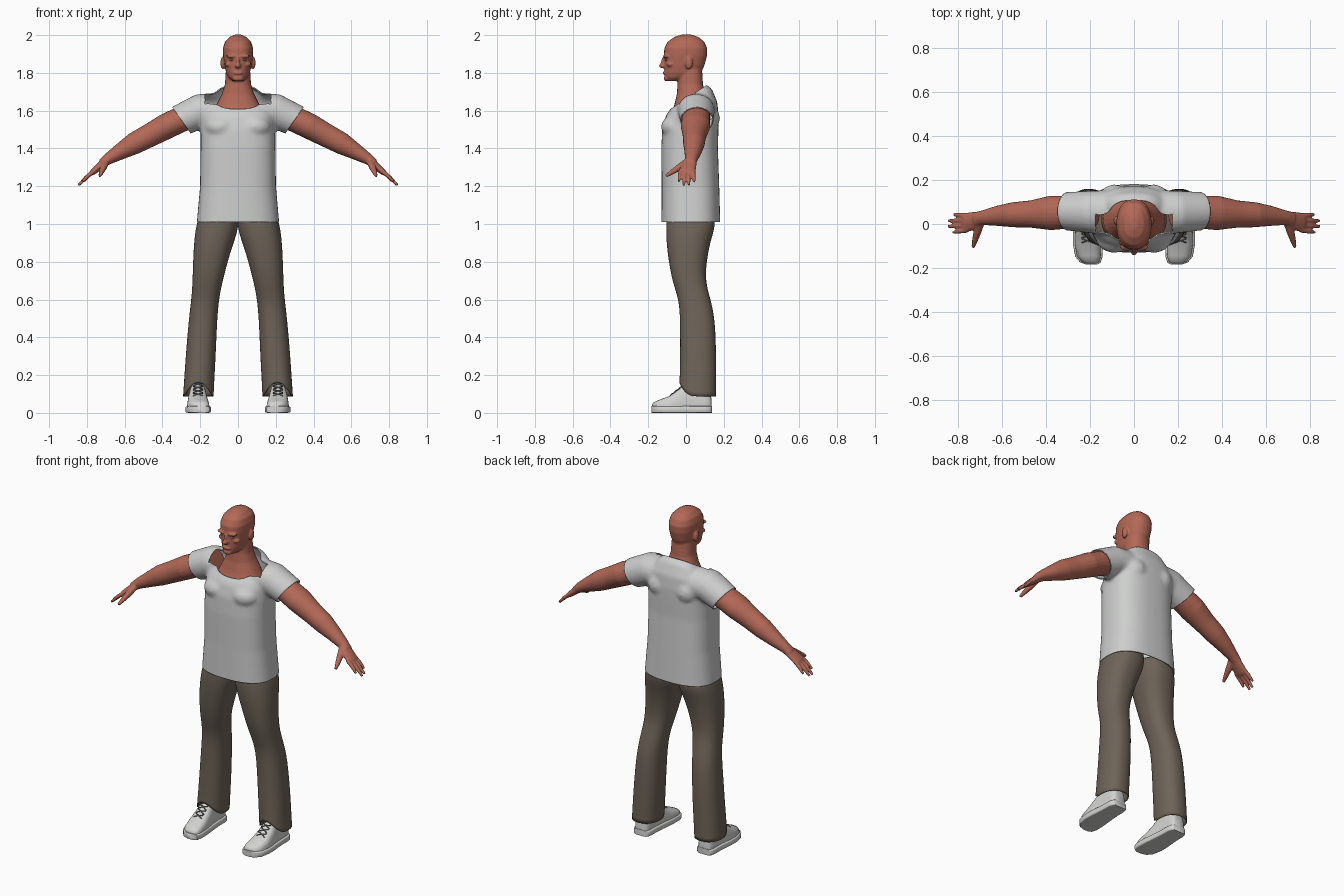
import bpy, bmesh, math
from mathutils import Vector, Matrix

cube = bpy.data.objects.get("Cube")
if cube:
    bpy.data.objects.remove(cube, do_unlink=True)


def material(name, rgb):
    m = bpy.data.materials.new(name)
    m.use_nodes = True
    m.diffuse_color = (*rgb, 1)
    m.node_tree.nodes["Principled BSDF"].inputs["Base Color"].default_value = (*rgb, 1)
    return m


SKIN = material("skin", (0.45, 0.14, 0.095))
CLOTH = material("shirt grey", (0.61, 0.62, 0.61))
BROWN = material("trouser brown", (0.155, 0.125, 0.098))
SHOE = material("shoe white", (0.65, 0.65, 0.64))
LACE = material("lace grey", (0.16, 0.16, 0.16))
EYE = material("eye", (0.3, 0.25, 0.22))


def power(v, e):
    return math.copysign(abs(v) ** (2 / e), v)


def loft(bm, rings, n=28, cap_start=True, cap_end=True):
    """Skin a list of rings (centre, u, v, exponent); returns vertex rings."""
    loops = []
    for c, u, v, e in rings:
        angles = [2 * math.pi * i / n for i in range(n)]
        loops.append([bm.verts.new(c + u * power(math.cos(a), e) + v * power(math.sin(a), e))
                      for a in angles])
    for a, b in zip(loops, loops[1:]):
        for i in range(n):
            j = (i + 1) % n
            bm.faces.new((a[i], a[j], b[j], b[i]))
    if cap_start:
        bm.faces.new(loops[0][::-1])
    if cap_end:
        bm.faces.new(loops[-1])
    return loops


def level(z, x0, x1, front, back, slope=0.0, e=2.3):
    """Horizontal ring, optionally tilted up toward the back."""
    d = (back - front) / 2
    return (Vector(((x0 + x1) / 2, (front + back) / 2, z)),
            Vector(((x1 - x0) / 2, 0, 0)), Vector((0, d, d * slope)), e)


def tube(bm, pts, ref=(0, 1, 0), n=16):
    """Limb through points (x, y, z, width, thickness)."""
    ps = [Vector(p[:3]) for p in pts]
    rings = []
    for i, p in enumerate(pts):
        t = (ps[min(i + 1, len(ps) - 1)] - ps[max(i - 1, 0)]).normalized()
        u = Vector(ref)
        u = (u - t * u.dot(t)).normalized()
        rings.append((ps[i], u * p[3], t.cross(u) * p[4], 2))
    loft(bm, rings, n)


def blob(bm, at, size):
    bmesh.ops.create_uvsphere(bm, u_segments=20, v_segments=12, radius=1,
                              matrix=Matrix.Translation(at) @ Matrix.Diagonal((*size, 1)))


def finish(name, bm, mat, mirror=False, sharp=None):
    bmesh.ops.recalc_face_normals(bm, faces=bm.faces)
    me = bpy.data.meshes.new(name)
    bm.to_mesh(me)
    bm.free()
    me.materials.append(mat)
    me.shade_smooth()
    if sharp:
        me.set_sharp_from_angle(angle=math.radians(sharp))
    ob = bpy.data.objects.new(name, me)
    bpy.context.collection.objects.link(ob)
    if mirror:
        ob.modifiers.new("mirror", "MIRROR")
    return ob


def fuse(ob, voxel, rounds):
    """Merge overlapping forms into one smooth skin."""
    r = ob.modifiers.new("remesh", "REMESH")
    r.mode, r.voxel_size, r.use_smooth_shade = "VOXEL", voxel, True
    s = ob.modifiers.new("smooth", "SMOOTH")
    s.factor, s.iterations = 0.5, rounds
    bpy.context.view_layer.update()
    dg = bpy.context.evaluated_depsgraph_get()
    me = bpy.data.meshes.new_from_object(ob.evaluated_get(dg))
    mat = ob.data.materials[0]
    ob.modifiers.clear()
    ob.data = me
    me.materials.clear()
    me.materials.append(mat)
    me.shade_smooth()


def solidify(ob, thickness):
    m = ob.modifiers.new("thickness", "SOLIDIFY")
    m.thickness, m.offset = thickness, -1


# Head, neck and upper chest
bm = bmesh.new()
loft(bm, [level(z, -w, w, f, b) for z, w, f, b in (
    (1.757, .028, -.10, -.03), (1.775, .05, -.112, .04), (1.80, .063, -.114, .08),
    (1.84, .072, -.115, .098), (1.89, .079, -.117, .111), (1.93, .08, -.115, .112),
    (1.965, .069, -.097, .097), (1.99, .045, -.062, .066), (2.003, .015, -.022, .028))])
loft(bm, [level(z, -w, w, f, b) for z, w, f, b in (
    (1.48, .15, -.09, .13), (1.58, .14, -.082, .13), (1.63, .115, -.062, .12),
    (1.69, .085, -.048, .102), (1.74, .069, -.045, .09), (1.82, .064, -.045, .085))])
blob(bm, (0, -.119, 1.838), (.016, .025, .014))
blob(bm, (0, -.113, 1.858), (.010, .020, .030))
blob(bm, (0, -.112, 1.799), (.026, .011, .009))
blob(bm, (0, -.103, 1.771), (.028, .014, .016))
for s in (1, -1):
    blob(bm, (s * .030, -.104, 1.888), (.034, .018, .010))
    blob(bm, (s * .045, -.083, 1.845), (.024, .020, .014))
    blob(bm, (s * .080, .015, 1.853), (.013, .021, .034))
fuse(finish("head_and_neck", bm, SKIN), .005, 3)

# Eyes
bm = bmesh.new()
blob(bm, (.031, -.104, 1.869), (.014, .009, .006))
finish("eyes", bm, EYE, mirror=True)

# Arms with hands
bm = bmesh.new()
tube(bm, [(.18, .055, 1.605, .068, .068), (.30, .053, 1.555, .074, .068),
          (.38, .050, 1.517, .078, .068), (.47, .045, 1.468, .062, .062),
          (.55, .042, 1.426, .057, .058), (.62, .037, 1.385, .046, .044),
          (.69, .028, 1.343, .033, .030), (.72, .020, 1.320, .034, .024)], n=24)
tube(bm, [(.69, .027, 1.343, .030, .026), (.725, .016, 1.312, .040, .021),
          (.765, .006, 1.278, .045, .017), (.778, .005, 1.267, .040, .012)])
for y0, y1, x1, z1 in ((-.028, -.038, .822, 1.225), (-.006, -.012, .845, 1.205),
                       (.016, .015, .842, 1.207), (.037, .043, .820, 1.224)):
    mid = ((.765 + x1) / 2, (y0 + y1) / 2, (1.28 + z1) / 2 + .003)
    tube(bm, [(.76, y0, 1.282, .012, .012), (*mid, .011, .011), (x1, y1, z1, .007, .007)], n=12)
tube(bm, [(.695, .012, 1.335, .018, .018), (.712, -.035, 1.300, .018, .018),
          (.722, -.070, 1.277, .014, .014), (.732, -.106, 1.254, .008, .008)], ref=(1, 0, 0))
arm = finish("arms", bm, SKIN)
fuse(arm, .005, 2)
arm.modifiers.new("mirror", "MIRROR")

# Shirt: torso, chest and sleeves fused, then opened at hem, cuffs and neck
bm = bmesh.new()
loft(bm, [level(z, -w, w, f, b, t, 2.6) for z, w, f, b, t in (
    (.97, .222, -.131, .183, 0), (1.02, .217, -.130, .181, 0), (1.2, .201, -.129, .176, 0),
    (1.4, .198, -.131, .169, 0), (1.5, .198, -.126, .172, 0), (1.57, .196, -.108, .173, 0),
    (1.62, .18, -.094, .166, .2), (1.66, .142, -.084, .137, .5), (1.682, .112, -.076, .104, .66))], n=40)
axis = Vector((.82, 0, -.57))
cuff = Vector((.30, .058, 1.55))
for s in (1, -1):
    tube(bm, [(s * .11, .05, 1.60, .105, .095), (s * .20, .055, 1.597, .096, .092),
              (s * .30, .058, 1.55, .088, .085), (s * .335, .058, 1.526, .089, .086)], n=28)
    blob(bm, (s * .09, -.058, 1.515), (.085, .074, .062))
    blob(bm, (s * .09, .105, 1.56), (.075, .075, .075))
shirt = finish("shirt", bm, CLOTH)
fuse(shirt, .010, 6)


def slice_off(bm, point, normal, inside):
    verts = [v for v in bm.verts if inside(v.co)]
    keep = set(verts)
    edges = [e for e in bm.edges if all(v in keep for v in e.verts)]
    faces = [f for f in bm.faces if all(v in keep for v in f.verts)]
    bmesh.ops.bisect_plane(bm, geom=verts + edges + faces, plane_co=point,
                           plane_no=normal, clear_outer=True)


bm = bmesh.new()
bm.from_mesh(shirt.data)
slice_off(bm, (0, 0, 1.01), (0, 0, -1), lambda p: p.z < 1.2)
slice_off(bm, (0, .012, 1.671), (0, -.66, 1), lambda p: p.z > 1.5 and abs(p.x) < .17)
for s in (1, -1):
    slice_off(bm, (s * cuff.x, cuff.y, cuff.z), (s * axis.x, 0, axis.z),
              lambda p: p.x * s > .215 and p.z > 1.4)
bm.to_mesh(shirt.data)
bm.free()
solidify(shirt, .006)

# Trouser legs, with the hem arched over the shoe
bm = bmesh.new()
loops = loft(bm, [level(z, i, o, f, b) for z, i, o, f, b in (
    (1.09, -.004, .19, -.095, .14), (1.0, -.004, .22, -.106, .158), (.94, .008, .229, -.105, .14),
    (.86, .038, .236, -.10, .118), (.73, .073, .24, -.08, .101), (.65, .092, .243, -.056, .115),
    (.58, .103, .25, -.036, .136), (.48, .111, .262, -.031, .155), (.3, .118, .277, -.031, .16),
    (.18, .125, .285, -.033, .16), (.088, .129, .291, -.035, .16))], n=32, cap_end=False)
for loop, rise in ((loops[-1], .072), (loops[-2], .03)):
    for v in loop:
        v.co.z += rise * max(0, -(v.co.y - .0625) / .0975) ** 3
legs = finish("trousers", bm, BROWN, mirror=True)
legs.modifiers.new("subdivision", "SUBSURF").levels = 2
legs.modifiers["subdivision"].render_levels = 2
solidify(legs, .005)

# Shoes: stations along the foot (y, centre x, half width, height)
STATIONS = ((-.180, .192, .022, .042), (-.172, .198, .042, .056), (-.145, .205, .058, .068),
            (-.09, .211, .063, .088), (-.04, .213, .060, .122), (0, .213, .056, .157),
            (.05, .213, .052, .160), (.10, .213, .052, .15), (.125, .213, .045, .12),
            (.134, .213, .034, .08))


def shoe_shell(bm, grow, top, e, taper):
    rings = []
    for y, c, w, h in STATIONS:
        h = min(h, top)
        rings.append((Vector((c, y * (1 + grow), h / 2)), Vector((w + grow * .2, 0, 0)),
                      Vector((0, 0, h / 2)), e))
    for loop in loft(bm, rings, 28):
        mid = sum(v.co.x for v in loop) / len(loop)
        for v in loop:
            v.co.x = mid + (v.co.x - mid) * (1 - taper * v.co.z / .16)


bm = bmesh.new()
shoe_shell(bm, 0, 1, 3, .3)
shoes = finish("shoes", bm, SHOE, mirror=True, sharp=50)
bm = bmesh.new()
shoe_shell(bm, .02, .036, 7, 0)
finish("shoe_soles", bm, SHOE, mirror=True, sharp=40)

# Crossed laces over the instep
bm = bmesh.new()
for i in range(4):
    y = -.085 + i * .022
    z = .093 + i * .0178
    for s in (1, -1):
        a, b = (.212 - s * .026, y, z - .004), (.212 + s * .026, y + .018, z + .011)
        m = (.212, y + .009, z + .007)
        tube(bm, [(*p, .003, .003) for p in (a, m, b)], n=8)
finish("laces", bm, LACE, mirror=True)
